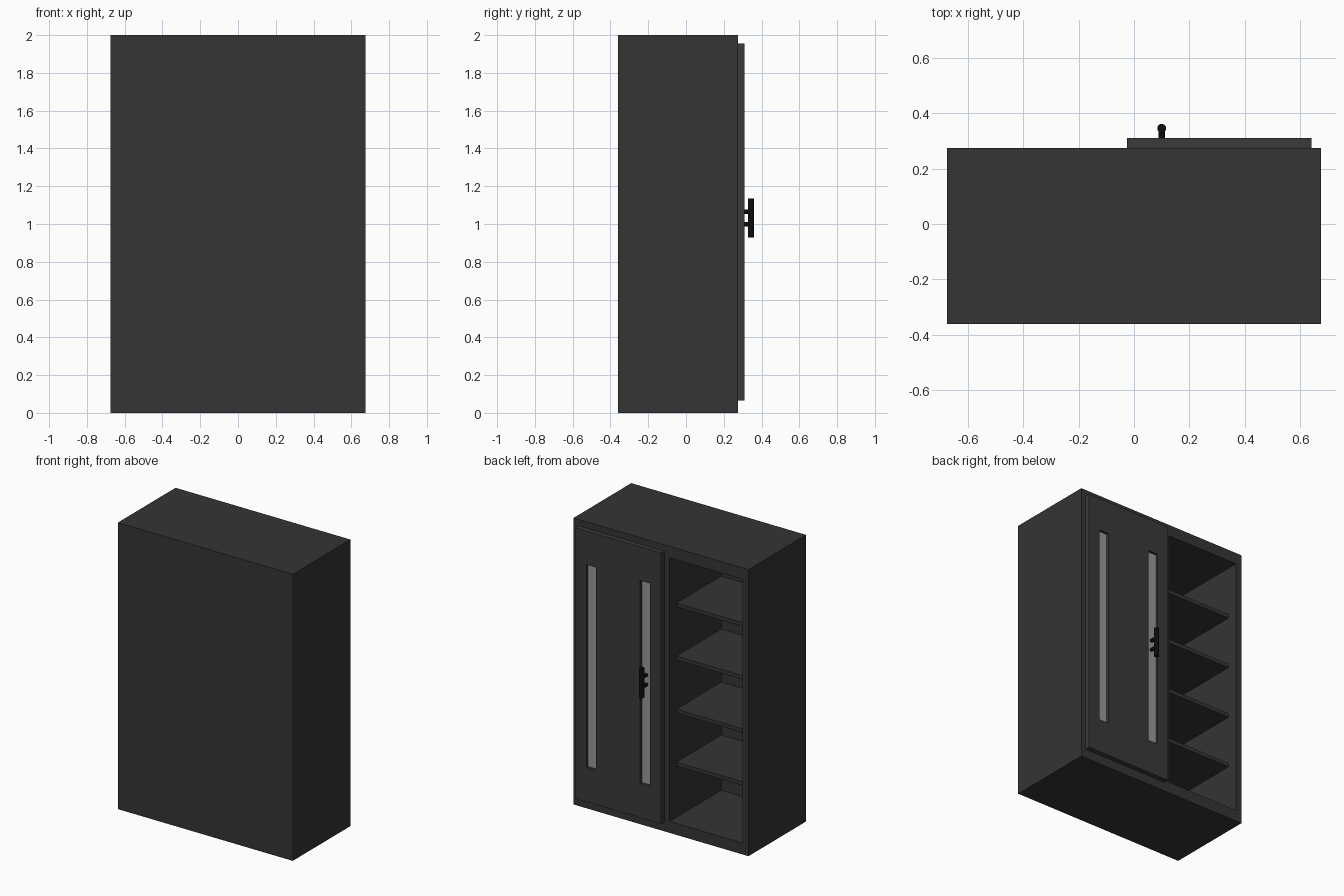
import bpy
import math

if "Cube" in bpy.data.objects:
    bpy.data.objects.remove(bpy.data.objects["Cube"])


def material(name, value):
    m = bpy.data.materials.new(name)
    m.diffuse_color = (value, value, value, 1)
    m.use_nodes = True
    m.node_tree.nodes["Principled BSDF"].inputs["Base Color"].default_value = m.diffuse_color
    return m


DARK = material("charcoal", 0.035)
DOOR = material("door_charcoal", 0.042)
BLACK = material("black", 0.004)
GLASS = material("frosted_grey", 0.32)


def box(name, x, y, z, mat=None):
    """Box from (min, max) pairs."""
    bpy.ops.mesh.primitive_cube_add(size=1, location=[(a + b) / 2 for a, b in (x, y, z)])
    ob = bpy.context.object
    ob.name = name
    ob.scale = [b - a for a, b in (x, y, z)]
    bpy.ops.object.transform_apply(location=False, rotation=False, scale=True)
    if mat:
        ob.data.materials.append(mat)
    return ob


def cut(target, *ranges):
    """Subtract a box from the target and remove the cutter."""
    cutter = box("cutter", *ranges)
    cutter.hide_render = True
    mod = target.modifiers.new("cut", 'BOOLEAN')
    mod.operation = 'DIFFERENCE'
    mod.solver = 'EXACT'
    mod.object = cutter
    bpy.context.view_layer.objects.active = target
    bpy.ops.object.modifier_apply(modifier=mod.name)
    bpy.data.objects.remove(cutter)


def rod(name, radius, length, loc, rot=(0, 0, 0)):
    bpy.ops.mesh.primitive_cylinder_add(vertices=32, radius=radius, depth=length,
                                        location=loc, rotation=rot)
    ob = bpy.context.object
    ob.name = name
    ob.data.materials.append(BLACK)
    bpy.ops.object.shade_smooth_by_angle()


# Cabinet body with two open bays
BAYS = {"left": (-0.63, -0.066), "right": (0.066, 0.63)}
body = box("cabinet_body", (-0.675, 0.675), (-0.36, 0.275), (0, 2), DARK)
for bay in BAYS.values():
    cut(body, bay, (-0.295, 0.4), (0.08, 1.92))

# Shelves, set back from the opening
for side, bay in BAYS.items():
    for i in range(4):
        top = 0.465 + 0.37 * i
        box(f"shelf_{side}_{i + 1}", bay, (-0.295, 0.2), (top - 0.027, top), DARK)

# Sliding door with two tall slot windows
WINDOWS = ((0.06, 0.137), (0.476, 0.553))
door = box("sliding_door", (-0.025, 0.64), (0.275, 0.31), (0.065, 1.955), DOOR)
for i, win in enumerate(WINDOWS):
    cut(door, win, (0.2, 0.4), (0.305, 1.72))
    box(f"window_panel_{i + 1}", win, (0.282, 0.292), (0.305, 1.72), GLASS)

# Bar handle on two posts
rod("handle_bar", 0.016, 0.207, (0.1, 0.345, 1.032))
for i, z in enumerate((0.998, 1.066)):
    rod(f"handle_post_{i + 1}", 0.012, 0.053, (0.1, 0.3185, z), (math.pi / 2, 0, 0))
